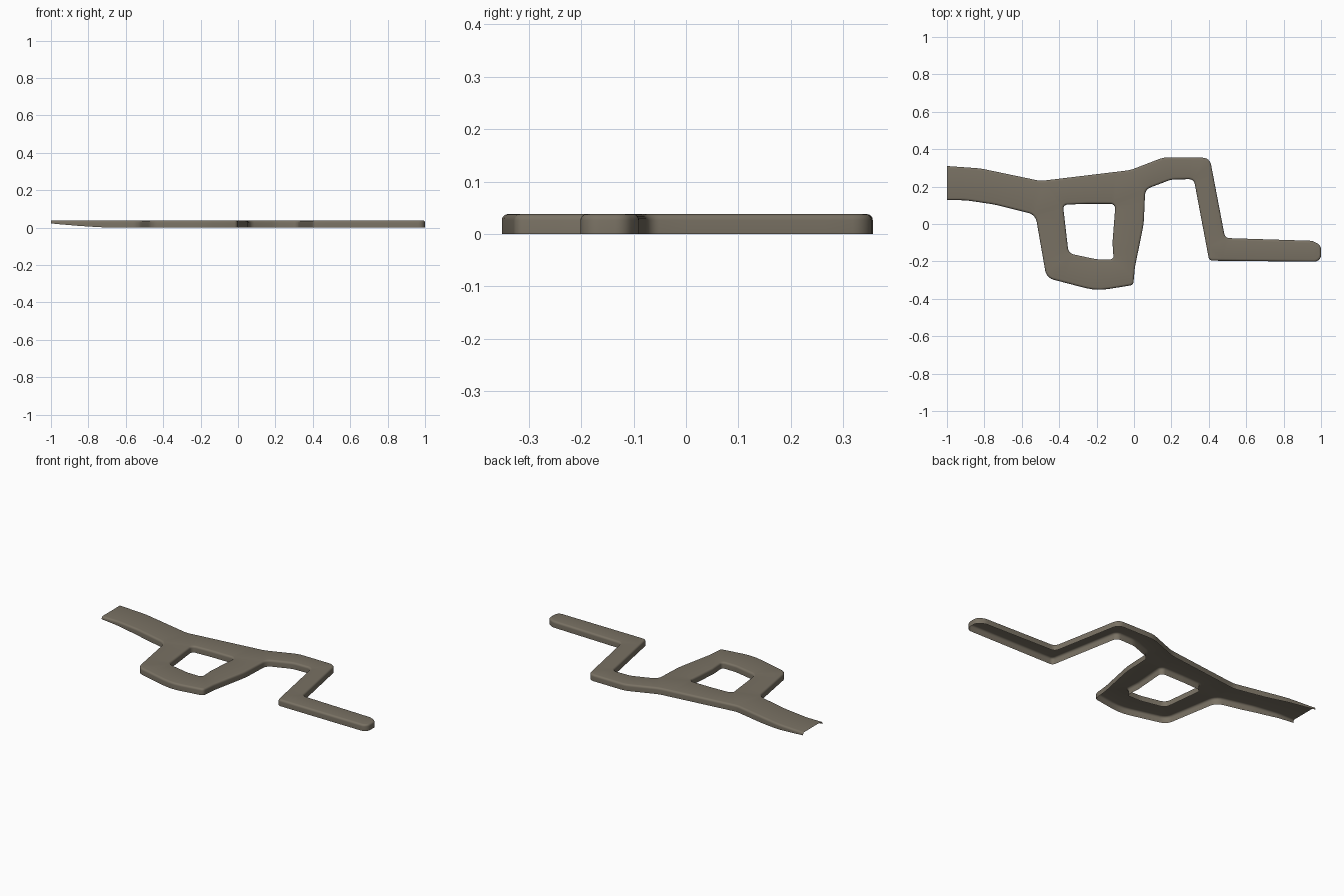
import bpy, bmesh, math
from mathutils import Vector

if "Cube" in bpy.data.objects:
    bpy.data.objects.remove(bpy.data.objects["Cube"])

TOP, EDGE = 0.038, 0.012   # top height, rounding of the upper rim

# corner points with fillet radius: x, y, r
OUTER = [(-1, .31, 0), (-.82, .297, .4), (-.5, .23, .12), (-.02, .288, .2), (.16, .357, .15),
         (.405, .354, .045), (.487, -.075, .03), (.955, -.09, .06), (1, -.115, .035),
         (1, -.202, .036), (.402, -.196, .022), (.32, .24, .032), (.2, .238, .12),
         (.06, .185, .045), (.052, 0, .4), (.005, -.23, .3), (-.004, -.326, .02),
         (-.2, -.358, .3), (-.468, -.288, .06), (-.527, .05, .06), (-.75, .105, .4),
         (-.9, .127, .3), (-1, .127, 0)]
HOLE = [(-.38, .103, .022), (-.35, -.157, .04), (-.2, -.189, .15), (-.109, -.189, .016),
        (-.115, -.1, .1), (-.099, .108, .025), (-.25, .108, .2)]


def rounded(corners, closed):
    """Fillet every corner, then split the long straight runs."""
    n, pts = len(corners), []
    for i, (x, y, r) in enumerate(corners):
        p = Vector((x, y))
        if r == 0:
            pts.append(p)
            continue
        a = Vector(corners[i - 1][:2]) - p
        b = Vector(corners[(i + 1) % n][:2]) - p
        turn = math.pi - a.angle(b)
        t = min(r * math.tan(turn / 2), .48 * a.length, .48 * b.length)
        s, e = p + a.normalized() * t, p + b.normalized() * t
        half = (math.pi - turn) / 2
        rad = t * math.tan(half)
        c = p + (a.normalized() + b.normalized()).normalized() * (t / math.cos(half))
        steps = max(3, int(turn / .2))
        va, sweep = s - c, (e - c).angle_signed(s - c)
        for k in range(steps + 1):
            q = sweep * k / steps
            pts.append(c + Vector((va.x * math.cos(q) - va.y * math.sin(q),
                                   va.x * math.sin(q) + va.y * math.cos(q))))
    out, m = [], len(pts)
    for i in range(m):
        out.append(pts[i])
        if i < m - 1 or closed:
            nxt = pts[(i + 1) % m]
            cnt = max(1, math.ceil((nxt - pts[i]).length / .06))
            out += [pts[i].lerp(nxt, k / cnt) for k in range(1, cnt)]
    return out


def inset(pts, d, closed):
    """Move the outline to its right-hand side by d."""
    res, n = [], len(pts)
    for i, p in enumerate(pts):
        end = not closed and i in (0, n - 1)
        if end:
            res.append(p + Vector((0, -d if i == 0 else d)))
            continue
        u = (p - pts[i - 1]).normalized()
        v = (pts[(i + 1) % n] - p).normalized()
        m = (Vector((u.y, -u.x)) + Vector((v.y, -v.x))).normalized()
        res.append(p + m * d / max(.5, m.dot(Vector((u.y, -u.x)))))
    return res


def floor(x):
    """Lower edge of the wall rises toward the open end."""
    return .022 * max(0, (-.68 - x) / .32) ** 1.4


bm = bmesh.new()


def wall(corners, closed):
    """Skirt wall with a rounded upper rim; returns the rim edges."""
    base = rounded(corners, closed)
    rings = [[bm.verts.new((p.x, p.y, floor(p.x))) for p in base]]
    for k in range(5):
        a = k / 4 * math.pi / 2
        z = TOP - EDGE + EDGE * math.sin(a)
        rings.append([bm.verts.new((p.x, p.y, z))
                      for p in inset(base, EDGE * (1 - math.cos(a)), closed)])
    n = len(base)
    last = n if closed else n - 1
    for lo, hi in zip(rings, rings[1:]):
        for i in range(last):
            j = (i + 1) % n
            bm.faces.new((lo[j], lo[i], hi[i], hi[j]))
    rim = rings[-1]
    edges = [bm.edges.get((rim[i], rim[(i + 1) % n])) for i in range(last)]
    if not closed:
        edges.append(bm.edges.new((rim[-1], rim[0])))
    return edges


# outer wall, window wall and flat top; underside and left end stay open
rims = wall(OUTER, False) + wall(HOLE, True)
bmesh.ops.triangle_fill(bm, use_beauty=True, use_dissolve=False, edges=rims, normal=(0, 0, 1))
bmesh.ops.recalc_face_normals(bm, faces=bm.faces)
bm.normal_update()
if sum(f.normal.z * f.calc_area() for f in bm.faces) < 0:
    bmesh.ops.reverse_faces(bm, faces=bm.faces)

mesh = bpy.data.meshes.new("trim_shell")
bm.to_mesh(mesh)
bm.free()
shell = bpy.data.objects.new("trim_shell", mesh)
bpy.context.collection.objects.link(shell)

mat = bpy.data.materials.new("warm grey brown")
mat.diffuse_color = (.19, .165, .125, 1)
mat.use_nodes = True
mat.node_tree.nodes["Principled BSDF"].inputs["Base Color"].default_value = mat.diffuse_color
mesh.materials.append(mat)

bpy.context.view_layer.objects.active = shell
shell.select_set(True)
bpy.ops.object.shade_smooth_by_angle(angle=math.radians(35))
